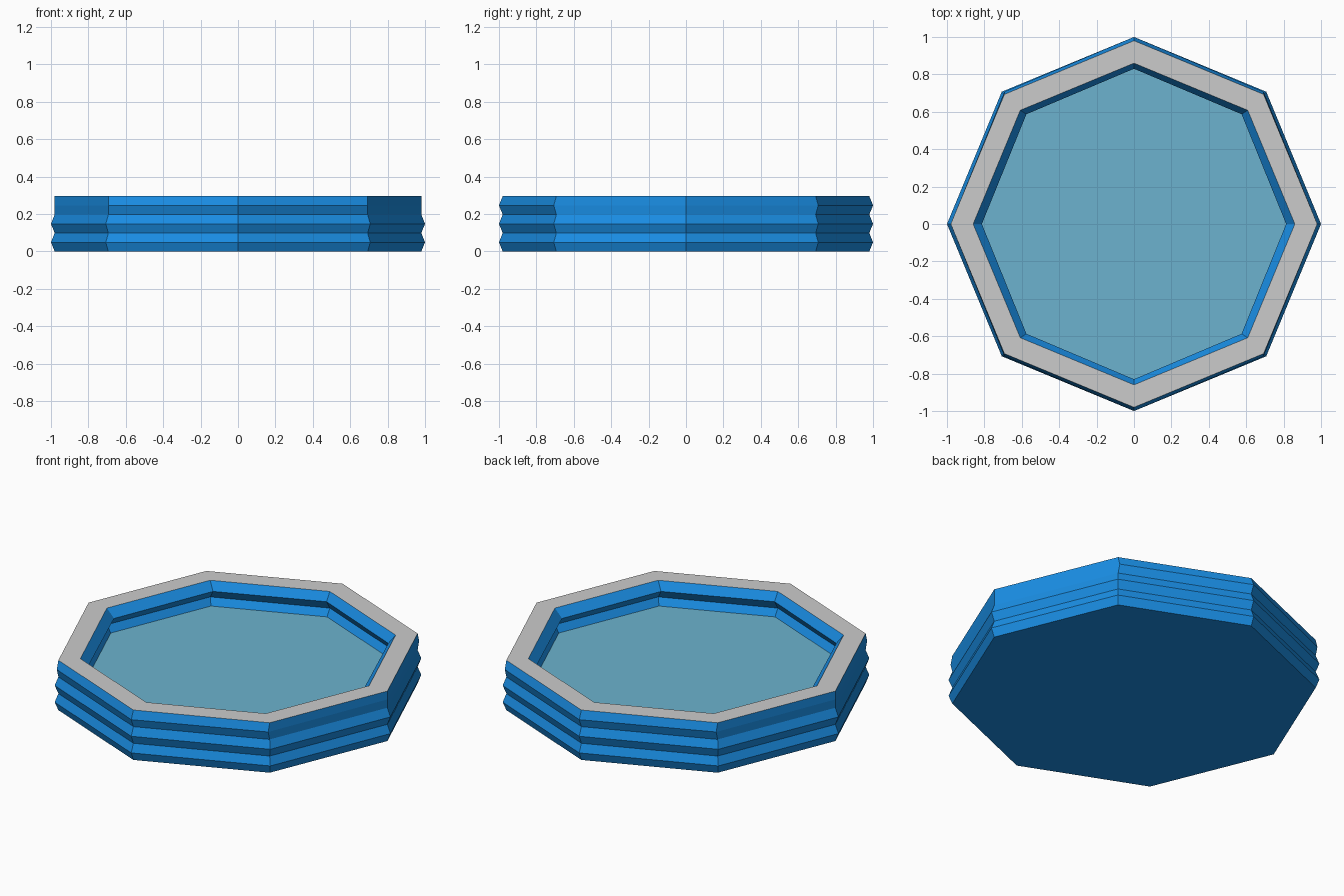
import bpy, bmesh
from math import cos, sin, pi

if "Cube" in bpy.data.objects:
    bpy.data.objects.remove(bpy.data.objects["Cube"])

SIDES = 8
STEP = 0.296 / 6          # half the height of one inflated tube
OUT, IN = (0.98, 1.0), (0.86, 0.83)   # crease radius, bulge radius


def material(name, color):
    m = bpy.data.materials.new(name)
    m.diffuse_color = color
    m.use_nodes = True
    m.node_tree.nodes["Principled BSDF"].inputs["Base Color"].default_value = m.diffuse_color
    return m


def ring(bm, r, z, sx=1.0):
    return [bm.verts.new((r * sx * cos(2 * pi * i / SIDES),
                          r * sin(2 * pi * i / SIDES), z)) for i in range(SIDES)]


def bridge(bm, a, b):
    for i in range(SIDES):
        j = (i + 1) % SIDES
        bm.faces.new((a[i], a[j], b[j], b[i]))


def finish(bm, name, mat=None):
    me = bpy.data.meshes.new(name)
    bm.to_mesh(me)
    bm.free()
    ob = bpy.data.objects.new(name, me)
    bpy.context.collection.objects.link(ob)
    if mat:
        me.materials.append(mat)
    return ob


blue = material("pool_blue", (0.01, 0.27, 0.78, 1))
aqua = material("water_blue", (0.15, 0.45, 0.62, 1))

# Walls: three stacked tubes; the top bulge is slightly narrower in x
bm = bmesh.new()
for radii, outward in ((OUT, True), (IN, False)):
    prev = None
    for k in range(7):
        sx = 0.98 if k == 5 else 1.0
        cur = ring(bm, radii[k % 2], k * STEP, sx)
        if prev:
            bridge(bm, *((prev, cur) if outward else (cur, prev)))
        elif outward:
            bm.faces.new(cur[::-1])   # underside
        prev = cur
finish(bm, "pool_walls", blue)

# Flat grey rim on top
bm = bmesh.new()
bridge(bm, ring(bm, OUT[0], 6 * STEP), ring(bm, IN[0], 6 * STEP))
finish(bm, "top_rim")

# Water surface
bm = bmesh.new()
bm.faces.new(ring(bm, 0.835, 0.155))
finish(bm, "water", aqua)
